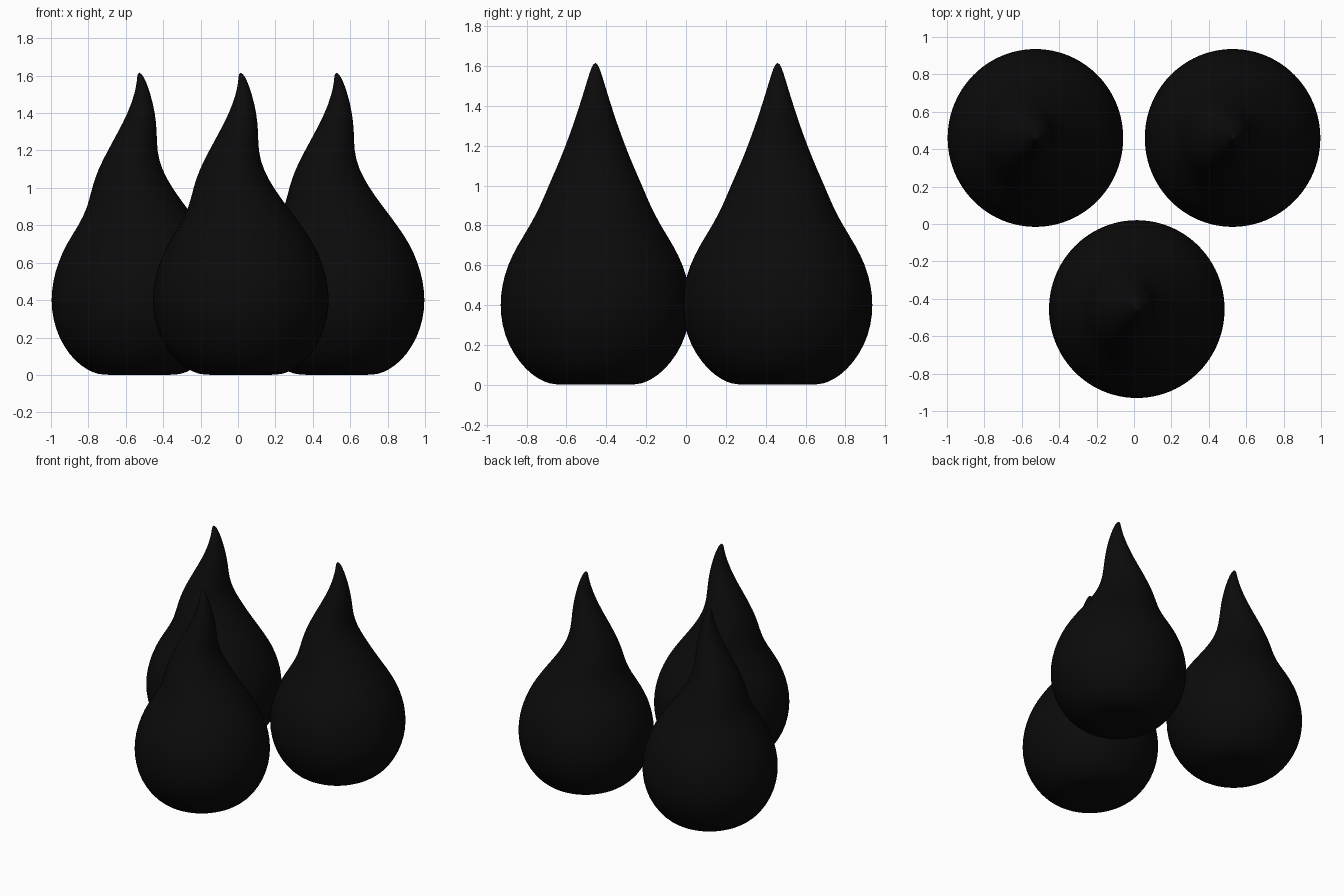
import bpy
import bmesh
from math import cos, sin, tau

cube = bpy.data.objects.get("Cube")
if cube:
    bpy.data.objects.remove(cube, do_unlink=True)

# Single dark colour
black = bpy.data.materials.new("soft_black")
black.use_nodes = True
colour = (0.0033, 0.0033, 0.0033, 1)
black.diffuse_color = colour
bsdf = black.node_tree.nodes["Principled BSDF"]
bsdf.inputs["Base Color"].default_value = colour
bsdf.inputs["Roughness"].default_value = 0.6

# Drop cross-sections: height, sideways shift, half width, half depth
RINGS = [
    (0, 0, .1, .1), (0, 0, .2, .205), (.012, 0, .25, .255), (.05, 0, .316, .32),
    (.11, 0, .377, .38), (.2, 0, .432, .438), (.3, 0, .464, .47),
    (.4, 0, .474, .48), (.5, 0, .464, .47), (.6, 0, .436, .442),
    (.7, 0, .392, .392), (.8, 0, .325, .328), (.9, -.014, .262, .276),
    (1, -.04, .215, .235), (1.1, -.051, .17, .19), (1.2, -.038, .131, .15),
    (1.3, -.01, .104, .113), (1.4, .011, .073, .08), (1.5, .017, .043, .049),
    (1.57, .011, .024, .028), (1.605, .002, .014, .014),
]
SEGMENTS = 48


def drop_mesh():
    """Loft the rings into a closed drop with a bent tip."""
    bm = bmesh.new()
    rings = []
    for z, shift, rx, ry in RINGS:
        angles = [tau * i / SEGMENTS for i in range(SEGMENTS)]
        rings.append([bm.verts.new((shift + rx * cos(a), ry * sin(a), z)) for a in angles])
    base = bm.verts.new((0, 0, 0))
    tip = bm.verts.new((-.001, 0, 1.617))
    for i in range(SEGMENTS):
        j = (i + 1) % SEGMENTS
        for low, high in zip(rings, rings[1:]):
            bm.faces.new((low[i], low[j], high[j], high[i]))
        bm.faces.new((base, rings[0][j], rings[0][i]))
        bm.faces.new((tip, rings[-1][i], rings[-1][j]))
    for face in bm.faces:
        face.smooth = True
    mesh = bpy.data.meshes.new("drop")
    bm.to_mesh(mesh)
    bm.free()
    mesh.materials.append(black)
    return mesh


# Three matching drops in a triangle
mesh = drop_mesh()
for name, x, y in (("front_drop", .015, -.455),
                   ("back_left_drop", .527, .46),
                   ("back_right_drop", -.527, .46)):
    drop = bpy.data.objects.new(name, mesh)
    drop.location = (x, y, 0)
    bpy.context.collection.objects.link(drop)
    smooth = drop.modifiers.new("smooth_surface", "SUBSURF")
    smooth.levels = smooth.render_levels = 1
